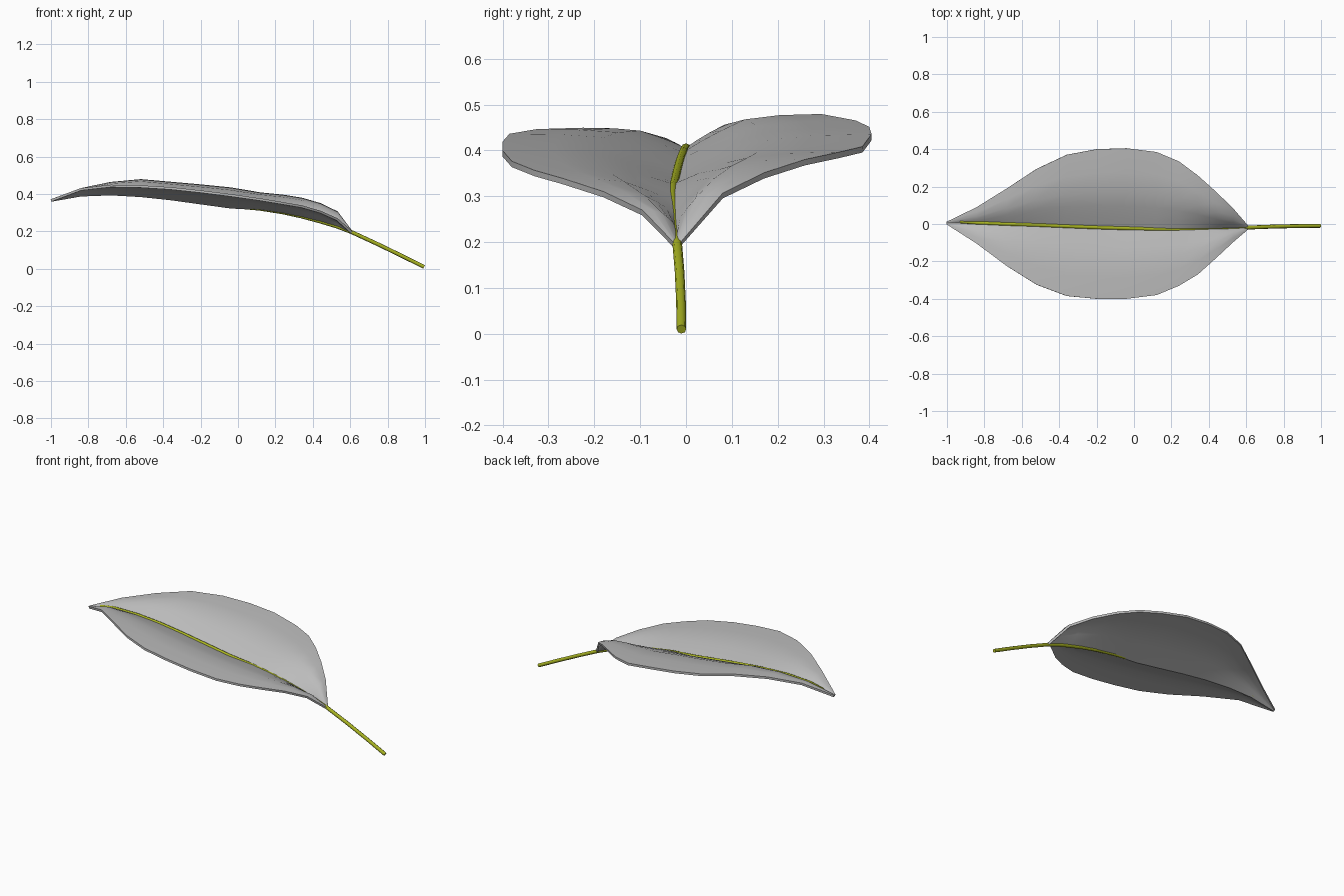
import bpy, bmesh

def material(name, rgb):
    m = bpy.data.materials.new(name)
    m.diffuse_color = (*rgb, 1)
    return m

GREY = material("leaf grey", (0.5, 0.5, 0.5))
GREEN = material("stem olive green", (0.39, 0.45, 0.016))

# Leaf stations: x, front edge y z, midrib y z, back edge y z
STATIONS = [
    (-1.00, -0.002, 0.365, 0.005, 0.365, 0.012, 0.365),
    (-0.84, -0.105, 0.425, 0.005, 0.393, 0.09, 0.425),
    (-0.68, -0.225, 0.443, 0.000, 0.399, 0.19, 0.458),
    (-0.52, -0.325, 0.440, -0.005, 0.390, 0.295, 0.473),
    (-0.36, -0.385, 0.430, -0.012, 0.373, 0.37, 0.459),
    (-0.20, -0.400, 0.413, -0.018, 0.351, 0.40, 0.445),
    (-0.04, -0.400, 0.393, -0.023, 0.329, 0.405, 0.429),
    (0.12, -0.380, 0.370, -0.027, 0.320, 0.385, 0.402),
    (0.24, -0.330, 0.350, -0.028, 0.302, 0.335, 0.390),
    (0.34, -0.270, 0.333, -0.026, 0.281, 0.26, 0.374),
    (0.44, -0.180, 0.304, -0.024, 0.255, 0.17, 0.345),
    (0.53, -0.095, 0.264, -0.022, 0.227, 0.08, 0.301),
    (0.61, -0.026, 0.193, -0.020, 0.193, -0.014, 0.193),
]
# Height rise from midrib (0) to edge (1): steep near the midrib, flat outside
RISE = [(0.14, 0.30), (0.28, 0.57), (0.45, 0.86), (0.7, 0.97), (1.0, 1.0)]

# Leaf blade
bm = bmesh.new()
rows = []
for x, yf, zf, ym, zm, yb, zb in STATIONS:
    pts = [(ym + (yf - ym) * t, zm + (zf - zm) * r) for t, r in reversed(RISE)]
    pts.append((ym, zm))
    pts += [(ym + (yb - ym) * t, zm + (zb - zm) * r) for t, r in RISE]
    rows.append([bm.verts.new((x, y, z)) for y, z in pts])
for a, b in zip(rows, rows[1:]):
    for i in range(len(a) - 1):
        bm.faces.new((a[i], b[i], b[i + 1], a[i + 1]))
# thin the sheet into a closed slab
sheet = bm.faces[:]
me = bpy.data.meshes.new("leaf_blade")
bm.to_mesh(me)
bm.free()
blade = bpy.data.objects.new("leaf_blade", me)
bpy.context.collection.objects.link(blade)
me.materials.append(GREY)
sol = blade.modifiers.new("thickness", "SOLIDIFY")
sol.thickness = 0.013
sol.offset = 0
bpy.context.view_layer.objects.active = blade
blade.select_set(True)
bpy.ops.object.modifier_apply(modifier=sol.name)
bpy.ops.object.shade_smooth_by_angle(angle=0.7)
blade.select_set(False)

# Stem running along the midrib
PATH = [
    (-0.93, 0.012, 0.386), (-0.84, 0.007, 0.400), (-0.68, 0.000, 0.405),
    (-0.52, -0.005, 0.396), (-0.36, -0.012, 0.379), (-0.20, -0.018, 0.358),
    (-0.04, -0.023, 0.336), (0.12, -0.027, 0.321), (0.24, -0.028, 0.302),
    (0.34, -0.026, 0.280), (0.44, -0.024, 0.253), (0.53, -0.022, 0.226),
    (0.61, -0.019, 0.195), (0.74, -0.014, 0.135), (0.87, -0.011, 0.072),
    (0.995, -0.010, 0.010),
]
cu = bpy.data.curves.new("stem", "CURVE")
cu.dimensions = "3D"
cu.bevel_depth = 0.0105
cu.bevel_resolution = 2
cu.use_fill_caps = True
sp = cu.splines.new("POLY")
sp.points.add(len(PATH) - 1)
for i, (p, co) in enumerate(zip(sp.points, PATH)):
    p.co = (*co, 1)
    p.radius = 0.75 if i == 0 else 1.0
cu.materials.append(GREEN)
stem = bpy.data.objects.new("stem", cu)
bpy.context.collection.objects.link(stem)
bpy.context.view_layer.objects.active = stem
stem.select_set(True)
bpy.ops.object.convert(target="MESH")
bpy.ops.object.shade_smooth_by_angle(angle=0.9)
